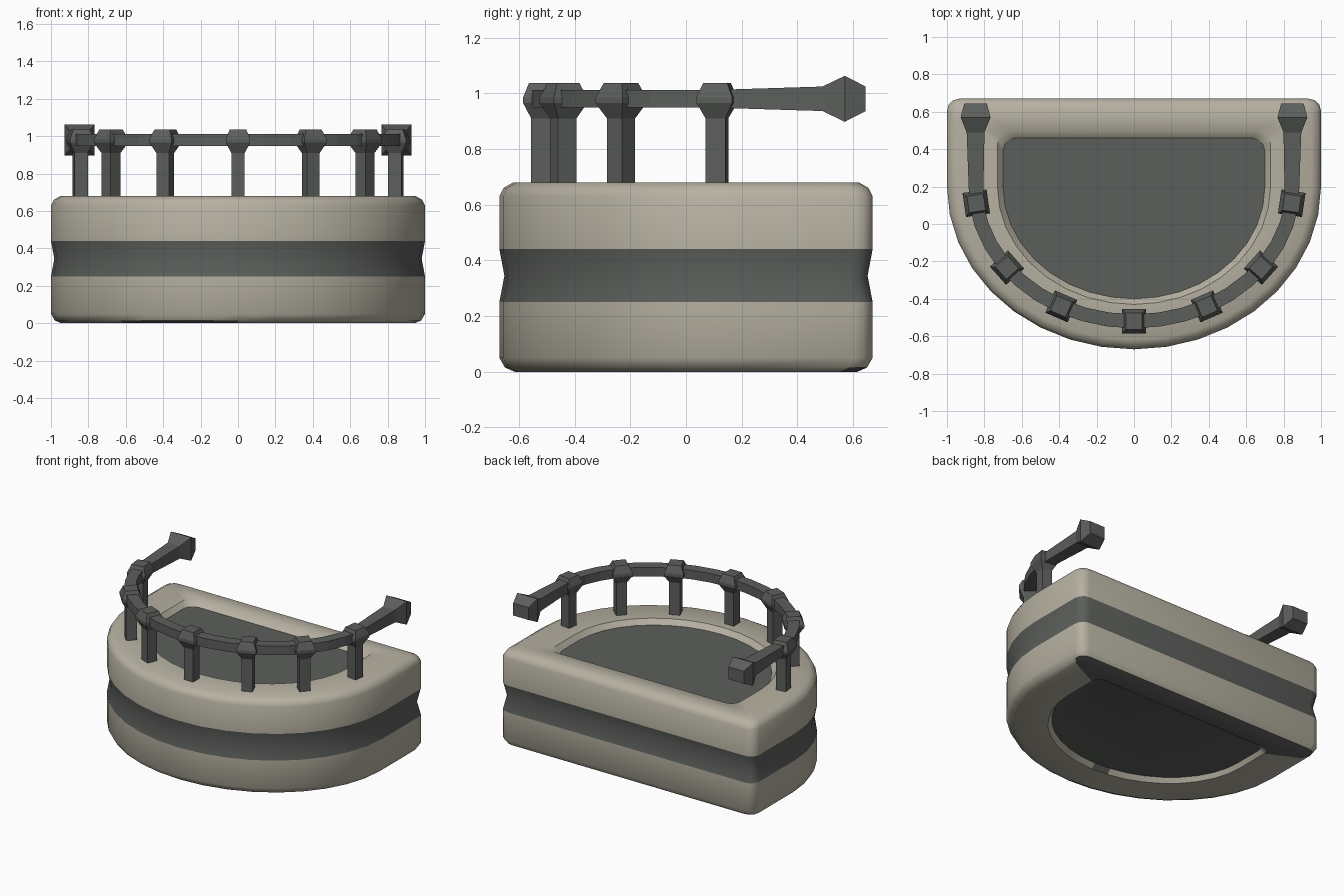
import bpy, bmesh, math
from mathutils import Vector, Matrix

if "Cube" in bpy.data.objects:
    bpy.data.objects.remove(bpy.data.objects["Cube"])


def material(name, rgb):
    m = bpy.data.materials.new(name)
    m.diffuse_color = (*rgb, 1)
    m.use_nodes = True
    m.node_tree.nodes["Principled BSDF"].inputs["Base Color"].default_value = m.diffuse_color
    return m


STONE = material("warm stone", (0.47, 0.44, 0.36))
IRON = material("dark iron", (0.107, 0.114, 0.107))


def finish(name, bm, mats, smooth=None):
    bmesh.ops.recalc_face_normals(bm, faces=bm.faces)
    if smooth:
        for f in bm.faces:
            f.smooth = True
        for e in bm.edges:
            if len(e.link_faces) == 2:
                same = e.link_faces[0].material_index == e.link_faces[1].material_index
                e.smooth = same and e.calc_face_angle(0) < math.radians(smooth)
    me = bpy.data.meshes.new(name)
    bm.to_mesh(me)
    bm.free()
    for m in mats:
        me.materials.append(m)
    ob = bpy.data.objects.new(name, me)
    bpy.context.collection.objects.link(ob)
    return ob


def loft(bm, rings, mats=None):
    """Skin closed rings of points, capped at both ends."""
    loops = [[bm.verts.new(p) for p in r] for r in rings]
    n = len(loops[0])
    for k, (a, b) in enumerate(zip(loops, loops[1:])):
        for i in range(n):
            f = bm.faces.new((a[i], a[(i + 1) % n], b[(i + 1) % n], b[i]))
            f.material_index = mats[k] if mats else 0
    for l in (loops[0], loops[-1]):
        bm.faces.new(l).material_index = 1 if mats else 0


# D-shaped platform
def outline(a, b, back, corner, z):
    pts = [(a * math.cos(t), 0.2 + b * math.sin(t))
           for t in (math.pi + math.pi * i / 18 for i in range(19))]
    for sx in (1, -1):
        arc = [(sx * (a - corner + corner * math.cos(t)),
                back - corner + corner * math.sin(t))
               for t in (0, math.pi / 6, math.pi / 3, math.pi / 2)]
        pts += arc if sx > 0 else arc[::-1]
    return [(x, y, z) for x, y in pts]


def shell(inset, z):
    return outline(1 - inset, 0.87 - inset, 0.67 - inset, 0.065, z)


rings = [
    outline(0.70, 0.59, 0.46, 0.06, 0.03),    # underside recess
    outline(0.72, 0.62, 0.50, 0.06, 0.0),
    shell(0.055, 0.0), shell(0.02, 0.015), shell(0.0, 0.05),
    shell(0.0, 0.25), shell(0.018, 0.345), shell(0.0, 0.44),
    shell(0.0, 0.63), shell(0.015, 0.66), shell(0.05, 0.68),
    outline(0.73, 0.63, 0.50, 0.07, 0.68),    # top recess
    outline(0.70, 0.60, 0.46, 0.07, 0.645),
]
bm = bmesh.new()
loft(bm, rings, [0, 0, 0, 0, 0, 1, 1, 0, 0, 0, 0, 0])
# dark patches on the underside: back strip and front lower edge
for f in bm.faces:
    c = f.calc_center_median()
    if c.z < 0.016 and (c.y > 0.48 or (-0.7 < c.x < -0.04 and c.y < -0.4 and c.z > 0.002)):
        f.material_index = 1
finish("platform", bm, [STONE, IRON], 40)


# Railing path helpers
CZ = 0.98


def rail_point(t):
    """Ellipse of the handrail, t measured from the front."""
    return Vector((0.85 * math.sin(t), 0.2 - 0.72 * math.cos(t), 0))


def rail_angle(t):
    return math.atan2(0.72 * math.sin(t), 0.85 * math.cos(t))


def square(w, z, h=None):
    h = h or w
    return [Vector((sx * w / 2, sy * h / 2, z))
            for sx, sy in ((-1, -1), (1, -1), (1, 1), (-1, 1))]


POSTS = [s * t for t in (0.475, 0.925, 1.447) for s in (-1, 1)] + [0.0]

# posts with faceted knobs
bm = bmesh.new()
for t in POSTS:
    place = Matrix.Translation(rail_point(t)) @ Matrix.Rotation(rail_angle(t), 4, 'Z')
    sections = [(0.072, 0.64), (0.072, 0.91), (0.13, 0.965), (0.13, 0.985), (0.088, 1.036)]
    loft(bm, [[place @ p for p in square(w, z)] for w, z in sections])
finish("railing_posts", bm, [IRON])

# curved handrail with straight flared ends
path = []
N = 18
T = 1.447
for i in range(N + 1):
    t = -T + 2 * T * i / N
    path.append((rail_point(t), rail_angle(t), 0.075, 0.064))
ends = [(0.49, 0.095, 0.088), (0.57, 0.16, 0.165), (0.645, 0.12, 0.088)]
right = [(Vector((0.847, y, 0)), math.pi / 2, w, h) for y, w, h in ends]
left = [(Vector((-0.847, y, 0)), -math.pi / 2, w, h) for y, w, h in reversed(ends)]
bm = bmesh.new()
rail_rings = []
for p, ang, w, h in left + path + right:
    side = Vector((-math.sin(ang), math.cos(ang), 0))
    rail_rings.append([p + side * (a * w / 2) + Vector((0, 0, CZ + b * h / 2))
                       for a, b in ((-1, -1), (1, -1), (1, 1), (-1, 1))])
loft(bm, rail_rings)
finish("handrail", bm, [IRON])
